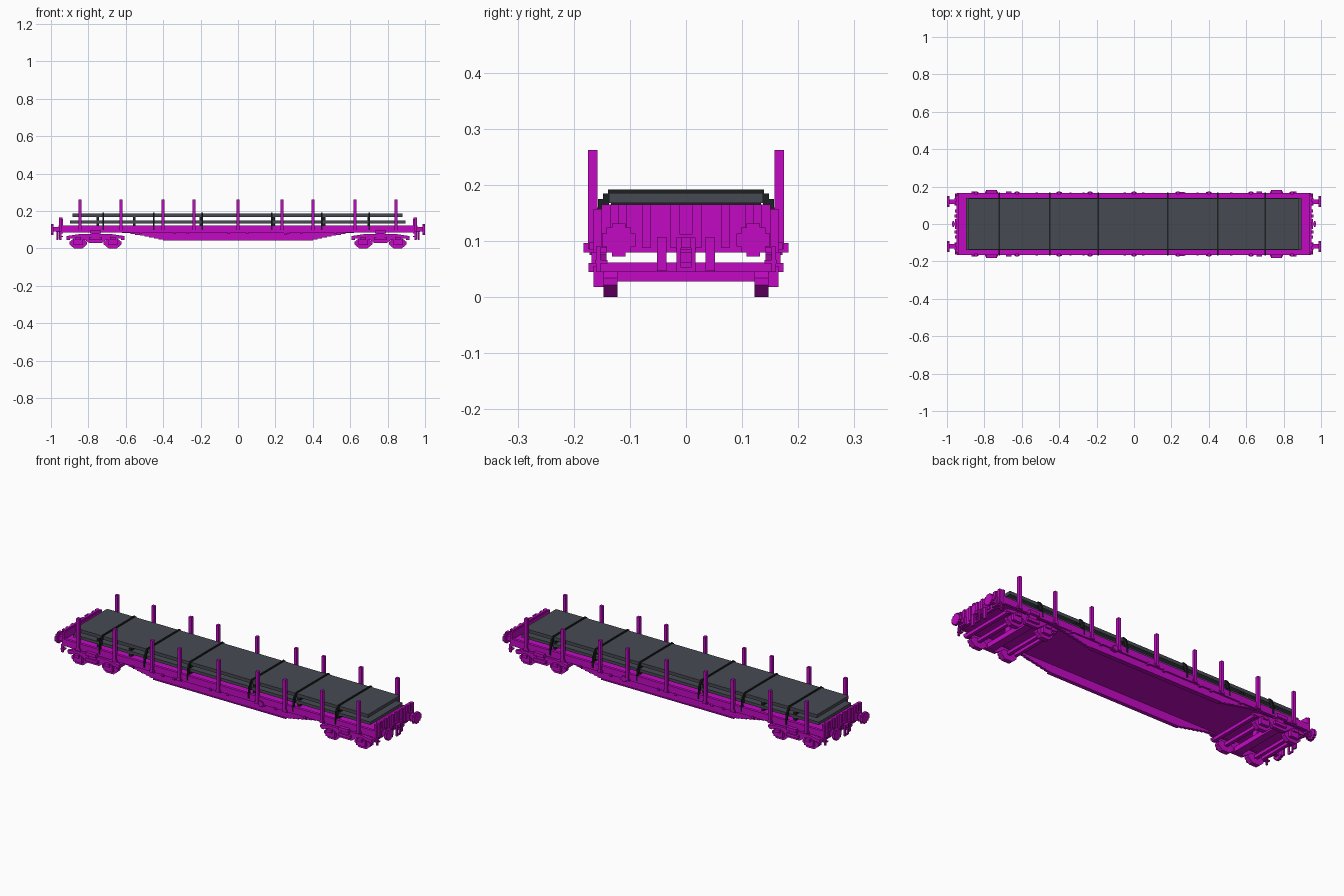
import bpy, bmesh
from mathutils import Vector

cube = bpy.data.objects.get("Cube")
if cube:
    bpy.data.objects.remove(cube, do_unlink=True)


def material(name, rgb):
    m = bpy.data.materials.new(name)
    m.use_nodes = True
    m.diffuse_color = (*rgb, 1)
    bsdf = m.node_tree.nodes["Principled BSDF"]
    bsdf.inputs["Base Color"].default_value = (*rgb, 1)
    bsdf.inputs["Roughness"].default_value = 0.8
    return m


MAGENTA = material("magenta paint", (0.55, 0.003, 0.55))
SLATE = material("slate grey", (0.062, 0.069, 0.085))
BLACK = material("strap black", (0.012, 0.014, 0.015))


def box(x0, x1, y0, y1, z0, z1):
    return ([(x0, z0), (x1, z0), (x1, z1), (x0, z1)], y0, y1)


def part(name, mat, prisms, mx=False, my=False):
    """Extrude x-z profiles along y, repeating them mirrored in x and/or y."""
    bm = bmesh.new()
    for sx in ((1, -1) if mx else (1,)):
        for sy in ((1, -1) if my else (1,)):
            for profile, y0, y1 in prisms:
                base = [bm.verts.new((sx * x, sy * y0, z)) for x, z in profile]
                face = bm.faces.new(base)
                new = bmesh.ops.extrude_face_region(bm, geom=[face])["geom"]
                verts = [v for v in new if isinstance(v, bmesh.types.BMVert)]
                bmesh.ops.translate(bm, verts=verts, vec=Vector((0, sy * (y1 - y0), 0)))
    bmesh.ops.recalc_face_normals(bm, faces=bm.faces)
    mesh = bpy.data.meshes.new(name)
    bm.to_mesh(mesh)
    bm.free()
    mesh.materials.append(mat)
    ob = bpy.data.objects.new(name, mesh)
    bpy.context.collection.objects.link(ob)
    return ob


# Deck with raised side sills
part("deck", MAGENTA, [box(-0.945, 0.945, -0.155, 0.155, 0.09, 0.118)])
part("side_sills", MAGENTA, [box(-0.945, 0.945, 0.15, 0.165, 0.086, 0.123)], my=True)

# Stepped fish-belly girders, open between them
steps = 8
belly = [(0.0, 0.043)]
for i in range(steps):
    x = 0.40 + 0.025 * i
    belly += [(x, 0.043 + 0.005 * i), (x, 0.048 + 0.005 * i)]
belly += [(0.62, 0.083), (0.62, 0.09), (0.0, 0.09)]
part("belly_girders", MAGENTA, [(belly, 0.142, 0.156)], mx=True, my=True)
part("girder_flanges", MAGENTA, [box(0, 0.40, 0.140, 0.161, 0.043, 0.048)], mx=True, my=True)

# Side fittings: rope hooks and small boxes
hooks = []
for x in (0.05, 0.27, 0.34, 0.52):
    hooks += [box(x - 0.006, x + 0.006, 0.155, 0.168, 0.078, 0.092)]
part("rope_hooks", MAGENTA, hooks, mx=True, my=True)
part("brake_handwheels", MAGENTA, [box(0.24, 0.27, 0.155, 0.172, 0.082, 0.098),
                                   box(0.247, 0.263, 0.155, 0.172, 0.075, 0.105)], my=True)

# Upright stakes in brackets
stakes, brackets = [], []
for x in (-0.845, -0.625, -0.40, -0.235, 0, 0.235, 0.40, 0.625, 0.845):
    stakes.append(box(x - 0.008, x + 0.008, 0.158, 0.175, 0.086, 0.262))
    brackets.append(box(x - 0.014, x + 0.014, 0.160, 0.172, 0.084, 0.098))
part("stakes", MAGENTA, stakes, my=True)
part("stake_brackets", MAGENTA, brackets, my=True)

# End boards with vertical ribs
part("end_boards", MAGENTA, [box(0.937, 0.949, -0.148, 0.148, 0.08, 0.165),
                             box(0.935, 0.947, -0.165, 0.165, 0.08, 0.157)], mx=True)
part("end_ribs", MAGENTA, [box(0.945, 0.956, y, y + 0.016, 0.088, 0.165)
                           for y in (0.012, 0.062, 0.105, 0.135)], mx=True, my=True)
part("end_steps", MAGENTA, [box(0.944, 0.954, 0.152, 0.160, 0.045, 0.09),
                            box(0.935, 0.956, 0.140, 0.162, 0.060, 0.066)], mx=True, my=True)

# Buffers: stepped round heads on shanks
part("buffer_heads", MAGENTA, [box(0.986, 1.0, 0.120 - w, 0.120 + w, 0.102 - h, 0.102 + h)
                               for w, h in ((0.030, 0.012), (0.022, 0.022), (0.012, 0.029))],
     mx=True, my=True)
part("buffer_shanks", MAGENTA, [box(0.945, 0.99, 0.108, 0.132, 0.090, 0.114),
                                box(0.945, 0.960, 0.100, 0.140, 0.082, 0.122)], mx=True, my=True)

# Draw hook, hanging link and brake hoses
part("coupling", MAGENTA, [box(0.945, 0.958, -0.018, 0.018, 0.085, 0.113),
                           box(0.955, 0.974, -0.009, 0.009, 0.088, 0.106),
                           box(0.962, 0.970, 0.009, 0.017, 0.045, 0.106),
                           box(0.962, 0.970, -0.017, -0.009, 0.045, 0.106),
                           box(0.962, 0.970, -0.017, 0.017, 0.045, 0.053)], mx=True)
part("brake_hoses", MAGENTA, [box(0.950, 0.960, 0.035, 0.052, 0.047, 0.107)], mx=True, my=True)

# Bogies: side frames, axle boxes, springs and cross beams
C = 0.762
frame = [(C - 0.155, 0.066), (C - 0.155, 0.054), (C - 0.06, 0.048), (C - 0.035, 0.030),
         (C + 0.035, 0.030), (C + 0.06, 0.048), (C + 0.155, 0.054), (C + 0.155, 0.066),
         (C + 0.09, 0.076), (C - 0.09, 0.076)]
bogie = [(frame, 0.142, 0.160),
         box(C - 0.03, C + 0.03, 0.142, 0.183, 0.080, 0.097),
         box(C - 0.022, C + 0.022, 0.142, 0.168, 0.060, 0.088),
         box(C - 0.035, C + 0.035, 0.15, 0.174, 0.045, 0.060)]
boxes = []
for ax in (C - 0.092, C + 0.092):
    hexagon = [(ax - 0.022, 0), (ax + 0.022, 0), (ax + 0.048, 0.022),
               (ax + 0.048, 0.034), (ax + 0.028, 0.050), (ax - 0.028, 0.050),
               (ax - 0.048, 0.034), (ax - 0.048, 0.022)]
    boxes += [(hexagon, 0.122, 0.147),
              box(ax - 0.026, ax + 0.026, 0.145, 0.165, 0.018, 0.056),
              box(ax - 0.014, ax + 0.014, 0.160, 0.174, 0.045, 0.061)]
part("bogie_frames", MAGENTA, bogie, mx=True, my=True)
part("axle_boxes", MAGENTA, boxes, mx=True, my=True)
beams = [box(C + d - 0.009, C + d + 0.009, -0.155, 0.155, z0, z1)
         for d, z0, z1 in ((-0.145, 0.045, 0.062), (-0.092, 0.028, 0.045),
                           (0.092, 0.028, 0.045), (0.145, 0.045, 0.062))]
beams += [box(C - 0.022, C + 0.022, -0.155, 0.155, 0.034, 0.060),
          box(C - 0.018, C + 0.018, -0.017, 0.017, 0.055, 0.092)]
part("bogie_beams", MAGENTA, beams, mx=True)

# Two flat slabs of cargo on spacers
part("lower_slab", SLATE, [box(-0.898, 0.895, -0.139, 0.139, 0.134, 0.150)])
part("upper_slab", SLATE, [box(-0.885, 0.880, -0.137, 0.137, 0.168, 0.186)])
spacers = []
for x in (-0.75, -0.555, -0.20, 0.19, 0.46, 0.70):
    spacers += [box(x - 0.007, x + 0.007, -0.134, 0.134, 0.150, 0.168),
                box(x - 0.007, x + 0.007, -0.134, 0.134, 0.118, 0.134)]
part("spacers", BLACK, spacers)

# Straps over the load, stepping outwards down to the sills
straps = []
for x in (-0.72, -0.45, -0.19, 0.18, 0.447, 0.703):
    a, b = x - 0.004, x + 0.004
    straps += [box(a, b, 0, 0.139, 0.185, 0.192),
               box(a, b, 0.137, 0.148, 0.165, 0.185),
               box(a, b, 0.146, 0.157, 0.140, 0.175),
               box(a, b, 0.154, 0.164, 0.120, 0.160),
               box(a, b, 0.161, 0.168, 0.098, 0.130)]
part("straps", BLACK, straps, my=True)
